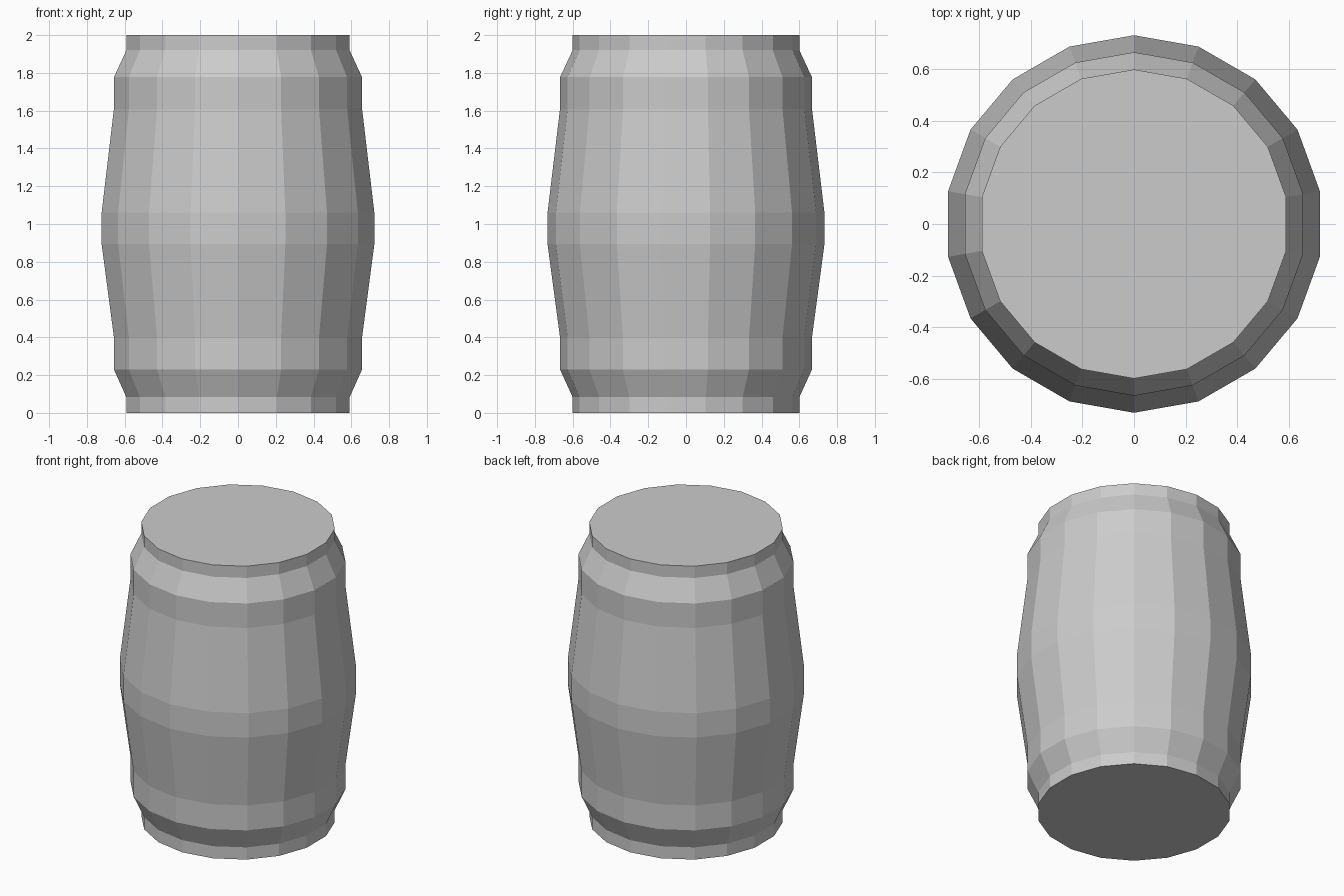
import bpy, bmesh
from math import sin, cos, radians

if "Cube" in bpy.data.objects:
    bpy.data.objects.remove(bpy.data.objects["Cube"])

SIDES = 18
# barrel profile: (radius, height)
PROFILE = [(0.60, 0.0), (0.60, 0.083), (0.667, 0.23), (0.667, 0.40), (0.733, 0.893),
           (0.733, 1.06), (0.667, 1.61), (0.667, 1.777), (0.60, 1.92), (0.60, 2.0)]

bm = bmesh.new()

# rings of vertices, one corner facing the front
rings = []
for r, z in PROFILE:
    angles = [radians(-90 + 360 * i / SIDES) for i in range(SIDES)]
    rings.append([bm.verts.new((r * cos(a), r * sin(a), z)) for a in angles])

# staves and hoops
for low, high in zip(rings, rings[1:]):
    for i in range(SIDES):
        j = (i + 1) % SIDES
        bm.faces.new((low[i], low[j], high[j], high[i]))

# bottom and lid
bm.faces.new(rings[0][::-1])
bm.faces.new(rings[-1])

mesh = bpy.data.meshes.new("barrel")
bm.to_mesh(mesh)
bm.free()
bpy.context.collection.objects.link(bpy.data.objects.new("barrel", mesh))
